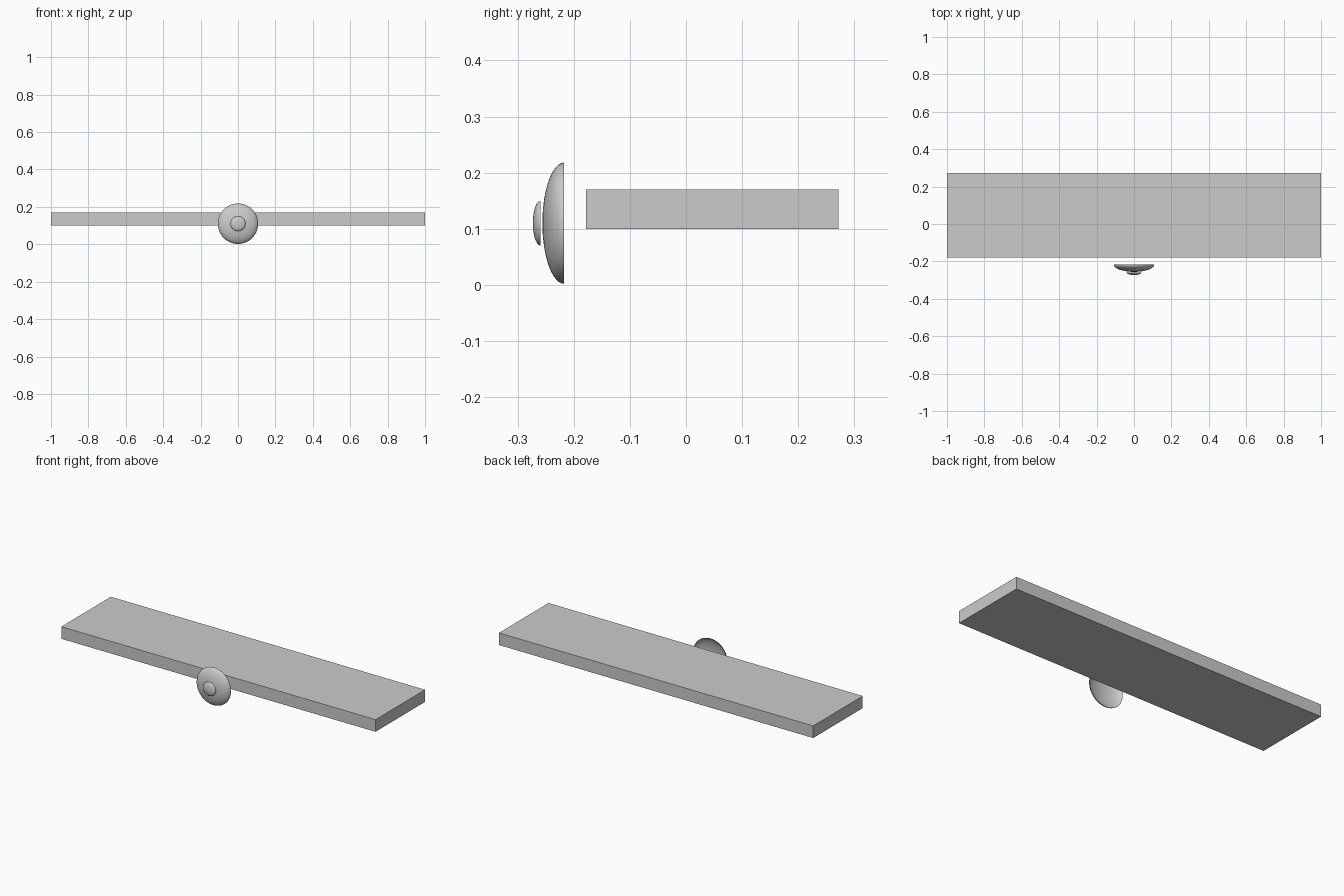
import bpy, bmesh, math
from mathutils import Matrix

cube = bpy.data.objects.get("Cube")
if cube:
    bpy.data.objects.remove(cube, do_unlink=True)

grey = bpy.data.materials.new("light_grey")
grey.use_nodes = True
grey.diffuse_color = (0.6, 0.6, 0.6, 1)
grey.node_tree.nodes["Principled BSDF"].inputs["Base Color"].default_value = (0.6, 0.6, 0.6, 1)


def add_object(name, bm):
    mesh = bpy.data.meshes.new(name)
    bm.to_mesh(mesh)
    bm.free()
    mesh.materials.append(grey)
    obj = bpy.data.objects.new(name, mesh)
    bpy.context.collection.objects.link(obj)
    return obj


def dome(name, radius, depth, back_y, z):
    """Open shallow shell: half a flattened sphere bulging towards the front."""
    bm = bmesh.new()
    bmesh.ops.create_uvsphere(bm, u_segments=48, v_segments=24, radius=1)
    bmesh.ops.delete(bm, geom=[v for v in bm.verts if v.co.z < -0.01], context='VERTS')
    bm.transform(Matrix.Translation((0, back_y, z))
                 @ Matrix.Rotation(math.pi / 2, 4, 'X')
                 @ Matrix.Diagonal((radius, radius, depth, 1)))
    for face in bm.faces:
        face.smooth = True
    return add_object(name, bm)


# Long flat slab
bm = bmesh.new()
bmesh.ops.create_cube(bm, size=1)
bm.transform(Matrix.Translation((0, 0.047, 0.135)) @ Matrix.Diagonal((2, 0.45, 0.07, 1)))
add_object("slab", bm)

# Round boss in front, with a smaller cap ahead of it
dome("front_dome", 0.108, 0.039, -0.217, 0.11)
dome("dome_cap", 0.04, 0.014, -0.259, 0.11)
